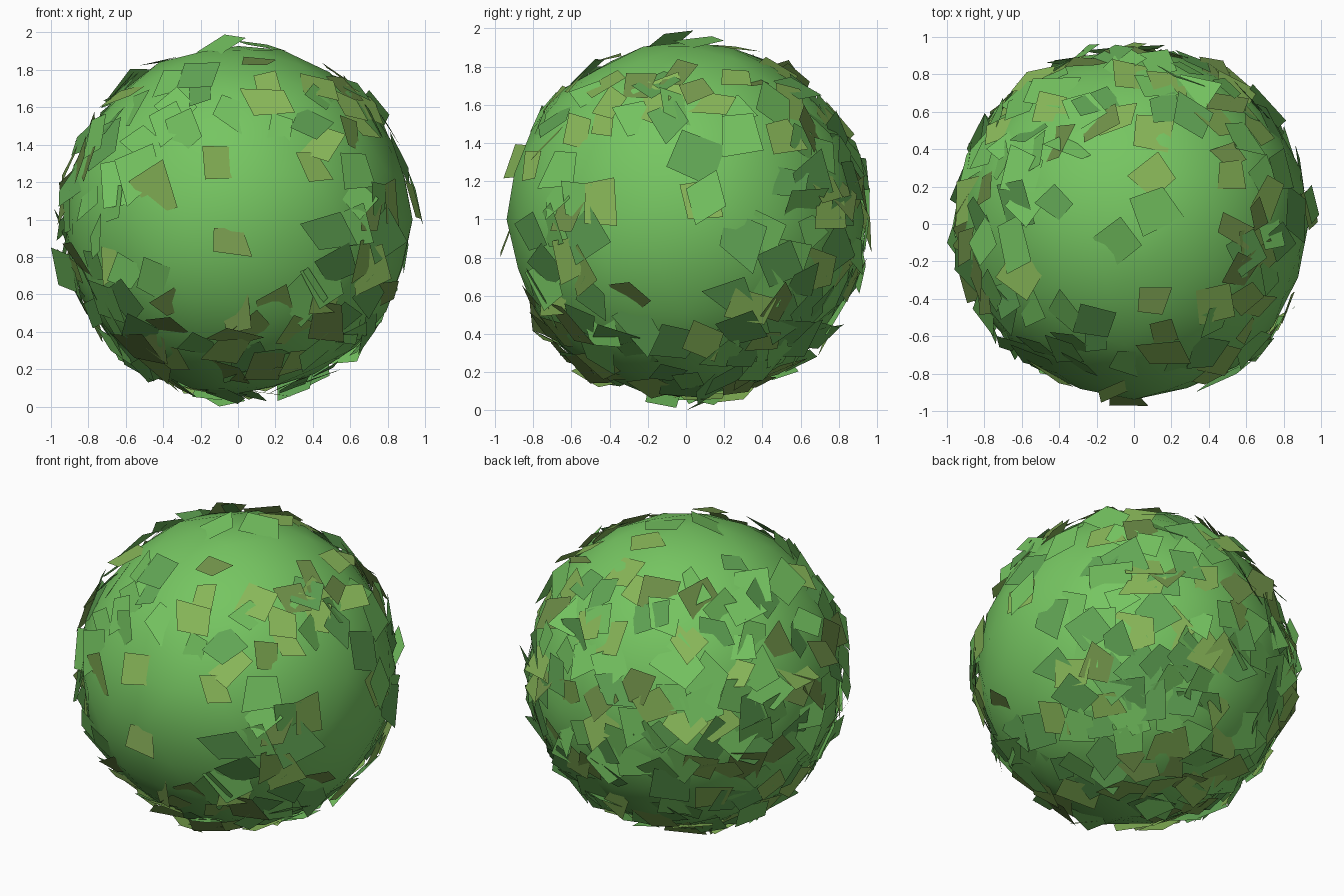
import bpy, bmesh, math, random
from mathutils import Vector, Matrix

if "Cube" in bpy.data.objects:
    bpy.data.objects.remove(bpy.data.objects["Cube"])

random.seed(11)
R = 0.935
CENTRE = Vector((0, 0, 1))


def material(name, rgb):
    m = bpy.data.materials.new(name)
    m.diffuse_color = (*rgb, 1)
    m.use_nodes = True
    m.node_tree.nodes["Principled BSDF"].inputs["Base Color"].default_value = m.diffuse_color
    return m


GREEN = material("leaf_green", (0.18, 0.56, 0.12))
DARK = material("leaf_dark_green", (0.12, 0.38, 0.09))
OLIVE = material("leaf_olive", (0.25, 0.48, 0.10))
BROWN = material("leaf_brown_green", (0.17, 0.30, 0.07))

# Round bush body: coarse ball, smooth shaded
bpy.ops.mesh.primitive_ico_sphere_add(subdivisions=3, radius=R, location=CENTRE)
body = bpy.context.object
body.name = "bush_body"
for v in body.data.vertices:
    v.co *= random.uniform(0.985, 1.008)
bpy.ops.object.shade_smooth()
body.data.materials.append(GREEN)

# Leaf positions on the sparse sides: front (x, z), right (y, z), top (x, y)
front = [(-.08, .3), (-.44, .15), (-.7, .42), (.43, .65), (.6, .7), (.62, .27), (.64, .13),
         (.47, -.07), (-.05, -.1), (-.75, -.1), (-.6, -.28), (-.35, -.45), (0, -.5), (.2, -.45),
         (.45, -.43), (.7, -.57), (-.6, .67), (-.2, .77), (-.8, .12), (-.6, -.42)]
right = [(-.8, .27), (-.45, .1), (.06, .1), (.28, -.1), (.43, -.07), (-.52, -.1), (.27, .44),
         (-.1, .5), (.07, .33), (-.42, .7), (-.45, -.58), (-.28, -.7), (.2, -.7), (.25, -.4),
         (.6, -.32), (.6, .4), (-.3, -.4)]
top = [(-.4, .1), (.12, .1), (-.07, -.1), (.1, .27), (.1, .48), (.7, .13), (.65, -.1), (.1, -.4),
       (.6, -.4), (.45, -.7), (-.2, -.62), (-.65, .1), (-.55, .5), (.27, .83), (-.42, .43)]


def depth(a, b):
    return math.sqrt(max(0, 0.87 - a * a - b * b))


dirs = [Vector((a, -depth(a, b), b)).normalized() for a, b in front]
dirs += [Vector((depth(a, b), a, b)).normalized() for a, b in right]
dirs += [Vector((a, b, depth(a, b))).normalized() for a, b in top]

# Remaining leaves, spread out, a little denser towards the back and underside
while len(dirs) < 290:
    d = Vector([random.gauss(0, 1) for _ in range(3)]).normalized()
    covered = max(-d.y, d.x, d.z) > 0.82
    crowded = min((d - e).length for e in dirs) < 0.1
    if not covered and not crowded and random.random() < 0.6 + 0.2 * d.y - 0.15 * d.z:
        dirs.append(d)

# Leaves: irregular, slightly tilted quads on the ball
bm = bmesh.new()
for d in dirs:
    tilt = Vector([random.gauss(0, 0.2) for _ in range(3)])
    rot = (d + tilt).to_track_quat('Z', 'Y').to_matrix() @ Matrix.Rotation(
        random.uniform(0, math.tau), 3, 'Z')
    half = random.uniform(0.08, 0.115)
    centre = d * random.uniform(0.928, 0.95)
    corners = []
    for sx, sy in ((-1, -1), (1, -1), (1, 1), (-1, 1)):
        p = centre + rot @ Vector((sx * half * random.uniform(0.6, 1.35),
                                   sy * half * random.uniform(0.6, 1.35),
                                   random.uniform(-0.012, 0.012)))
        if p.length > 0.995:
            p *= 0.995 / p.length
        corners.append(bm.verts.new(p))
    bm.faces.new(corners).material_index = random.choices(range(4), (45, 20, 25, 10))[0]

# Leaf tips that reach furthest left, right and down
for tip, a, b in (((-1, -.1, -.15), (.04, .12, -.2), (.1, -.14, -.04)),
                  ((.99, .05, -.03), (-.04, .16, .1), (-.04, -.05, .19)),
                  ((-.1, 0, -1), (.14, .05, .03), (-.1, .14, .06))):
    t, a, b = Vector(tip), Vector(a), Vector(b)
    bm.faces.new([bm.verts.new(p) for p in (t, t + a, t + a + b, t + b)])

mesh = bpy.data.meshes.new("leaves")
bm.to_mesh(mesh)
bm.free()
leaves = bpy.data.objects.new("leaves", mesh)
leaves.location = CENTRE
bpy.context.collection.objects.link(leaves)
for m in (GREEN, DARK, OLIVE, BROWN):
    mesh.materials.append(m)
